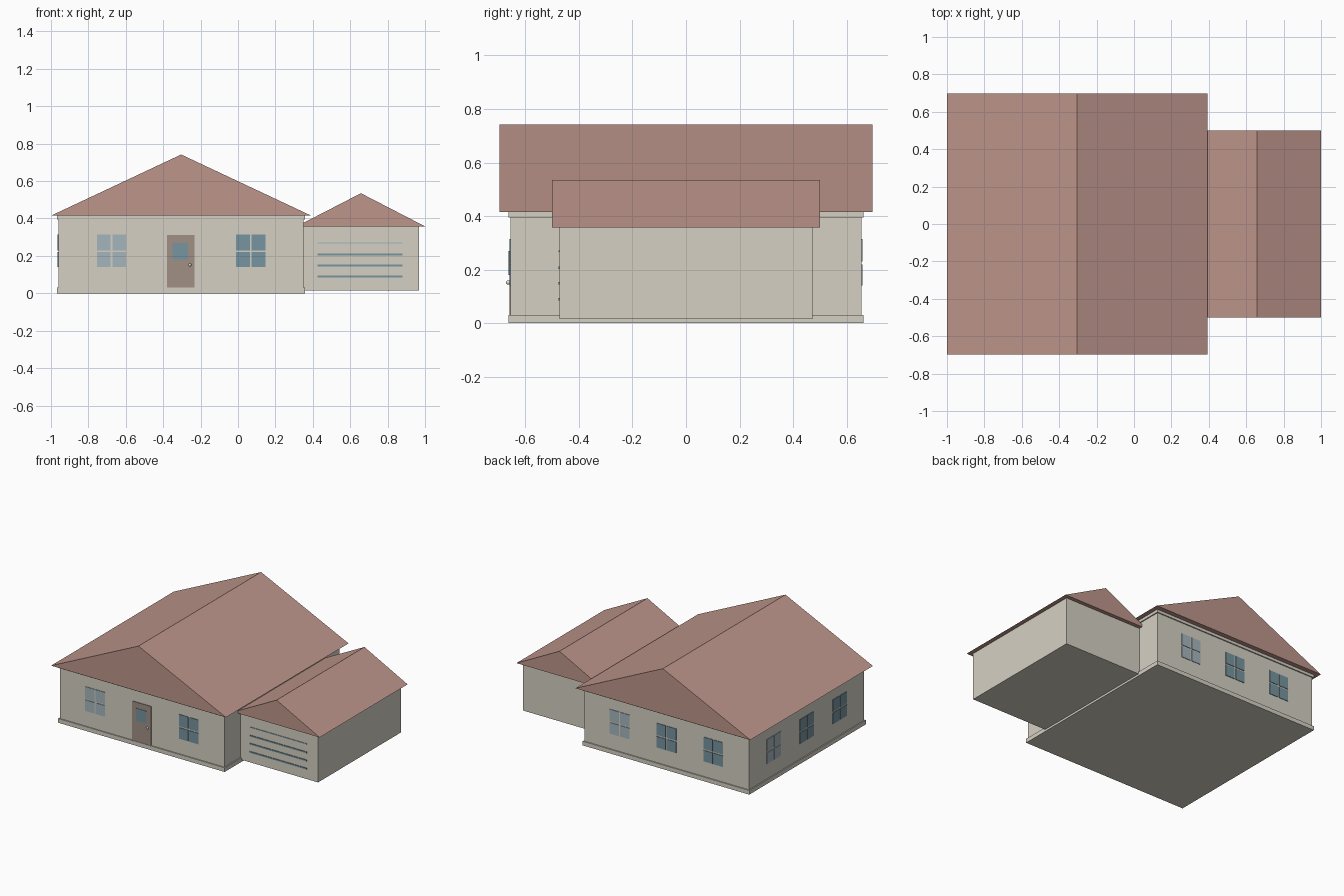
import bpy
import bmesh

cube = bpy.data.objects.get("Cube")
if cube:
    bpy.data.objects.remove(cube, do_unlink=True)


def material(name, srgb):
    color = [(c / 255) ** 2.2 for c in srgb] + [1]
    mat = bpy.data.materials.new(name)
    mat.use_nodes = True
    mat.diffuse_color = color
    mat.node_tree.nodes["Principled BSDF"].inputs["Base Color"].default_value = color
    return mat


WALL = material("cream wall", (212, 207, 194))
ROOF = material("clay roof", (188, 148, 138))
DOOR = material("brown door", (160, 142, 132))
GLASS = material("blue glass", (117, 147, 158))
PALE = material("pale glass", (163, 181, 188))
KNOB = material("ivory knob", (236, 230, 216))


def add_object(name, bm, mat):
    bmesh.ops.recalc_face_normals(bm, faces=bm.faces)
    mesh = bpy.data.meshes.new(name)
    bm.to_mesh(mesh)
    bm.free()
    mesh.materials.append(mat)
    obj = bpy.data.objects.new(name, mesh)
    bpy.context.collection.objects.link(obj)
    return obj


def add_cuboid(bm, xs, ys, zs):
    v = [bm.verts.new((x, y, z)) for x in xs for y in ys for z in zs]
    for f in ((0, 1, 3, 2), (4, 5, 7, 6), (0, 1, 5, 4),
              (2, 3, 7, 6), (0, 2, 6, 4), (1, 3, 7, 5)):
        bm.faces.new([v[i] for i in f])


def box(name, xs, ys, zs, mat):
    bm = bmesh.new()
    add_cuboid(bm, xs, ys, zs)
    return add_object(name, bm, mat)


def gable_roof(name, x0, x1, half_depth, eave, ridge):
    """Solid triangular prism with its ridge along y."""
    bm = bmesh.new()
    ends = []
    for y in (-half_depth, half_depth):
        ends.append([bm.verts.new(p) for p in
                     ((x0, y, eave), (x1, y, eave), ((x0 + x1) / 2, y, ridge))])
        bm.faces.new(ends[-1])
    for i in range(3):
        j = (i + 1) % 3
        bm.faces.new((ends[0][i], ends[0][j], ends[1][j], ends[1][i]))
    return add_object(name, bm, ROOF)


def window(name, side, centre, mat):
    """Four thin panes; the wall between them reads as glazing bars."""
    bm = bmesh.new()
    near, far = 0.005, 0.078
    for a, b in ((-far, -near), (near, far)):
        span = (centre + a, centre + b)
        for zs in ((0.14, 0.22), (0.23, 0.315)):
            if side == "left":
                add_cuboid(bm, (-0.964, -0.95), span, zs)
            else:
                s = -1 if side == "front" else 1
                add_cuboid(bm, span, (s * 0.65, s * 0.659), zs)
    return add_object(name, bm, mat)


# Main house
box("house_base", (-0.968, 0.358), (-0.663, 0.663), (0, 0.03), WALL)
box("house_walls", (-0.96, 0.35), (-0.655, 0.655), (0.03, 0.395), WALL)
box("house_cornice", (-0.968, 0.358), (-0.663, 0.663), (0.395, 0.415), WALL)
gable_roof("house_roof", -1, 0.392, 0.697, 0.415, 0.742)

# Garage
box("garage_walls", (0.345, 0.968), (-0.472, 0.472), (0.015, 0.36), WALL)
gable_roof("garage_roof", 0.314, 1, 0.5, 0.358, 0.535)
for i, z in enumerate((0.268, 0.207, 0.149, 0.09)):
    half, mat = (0.003, PALE) if i == 0 else (0.005, GLASS)
    box(f"garage_door_strip_{i + 1}", (0.425, 0.88), (-0.476, -0.468),
        (z - half, z + half), mat)

# Windows
for side, centres, pale in (("front", (-0.677, 0.068), -0.677),
                            ("back", (-0.677, -0.305, 0.068), 0.068),
                            ("left", (-0.375, 0, 0.375), 0.375)):
    for i, c in enumerate(centres):
        window(f"{side}_window_{i + 1}", side, c, PALE if c == pale else GLASS)

# Front door
box("front_door", (-0.38, -0.232), (-0.66, -0.65), (0.03, 0.312), DOOR)
box("door_glass", (-0.349, -0.266), (-0.663, -0.655), (0.18, 0.27), GLASS)
bm = bmesh.new()
bmesh.ops.create_uvsphere(bm, u_segments=12, v_segments=8, radius=0.008)
bmesh.ops.translate(bm, verts=bm.verts, vec=(-0.257, -0.664, 0.152))
knob = add_object("door_knob", bm, KNOB)
for face in knob.data.polygons:
    face.use_smooth = True
